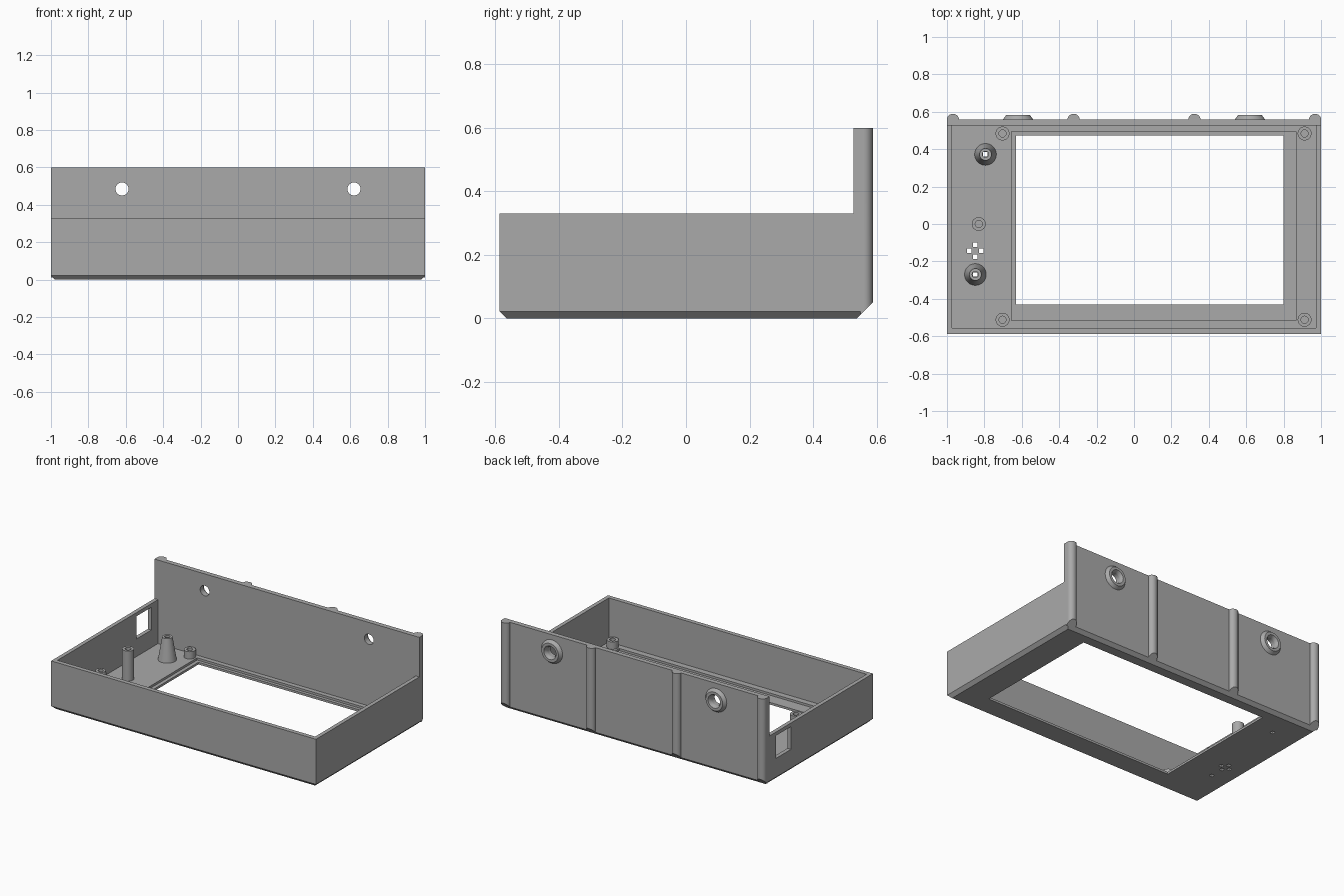
import bpy, bmesh, math
from mathutils import Matrix

cube = bpy.data.objects.get("Cube")
if cube:
    bpy.data.objects.remove(cube, do_unlink=True)

grey = bpy.data.materials.new("plain grey")
grey.use_nodes = True
COLOUR = (0.4, 0.4, 0.4, 1)
grey.diffuse_color = COLOUR
grey.node_tree.nodes["Principled BSDF"].inputs["Base Color"].default_value = COLOUR

FLOOR, RIM, TOP = 0.03, 0.33, 0.6
BACK = 0.56


def finish(name, bm, smooth=False):
    bmesh.ops.recalc_face_normals(bm, faces=bm.faces)
    mesh = bpy.data.meshes.new(name)
    bm.to_mesh(mesh)
    bm.free()
    mesh.materials.append(grey)
    ob = bpy.data.objects.new(name, mesh)
    bpy.context.collection.objects.link(ob)
    if smooth:
        select(ob)
        bpy.ops.object.shade_smooth_by_angle(angle=math.radians(35))
    return ob


def select(ob):
    bpy.ops.object.select_all(action='DESELECT')
    ob.select_set(True)
    bpy.context.view_layer.objects.active = ob


def box(name, x, y, z, chamfer=0):
    """Box from (low, high) ranges, with an optional chamfer round the bottom."""
    bm = bmesh.new()
    levels = [(z[0], chamfer), (z[0] + chamfer, 0), (z[1], 0)] if chamfer else [(z[0], 0), (z[1], 0)]
    rings = []
    for h, c in levels:
        rings.append([bm.verts.new(p) for p in (
            (x[0] + c, y[0] + c, h), (x[1] - c, y[0] + c, h),
            (x[1] - c, y[1] - c, h), (x[0] + c, y[1] - c, h))])
    bm.faces.new(rings[0])
    bm.faces.new(rings[-1])
    for a, b in zip(rings, rings[1:]):
        for i in range(4):
            j = (i + 1) % 4
            bm.faces.new((a[i], a[j], b[j], b[i]))
    return finish(name, bm)


def lathe(name, loc, profile, to_back=False, n=32):
    """Ring-shaped part from a closed (radius, height) profile."""
    bm = bmesh.new()
    rings = []
    for k in range(n):
        a = 2 * math.pi * k / n
        rings.append([bm.verts.new((r * math.cos(a), r * math.sin(a), h)) for r, h in profile])
    m = len(profile)
    for k in range(n):
        a, b = rings[k], rings[(k + 1) % n]
        for i in range(m):
            j = (i + 1) % m
            bm.faces.new((a[i], a[j], b[j], b[i]))
    if to_back:
        bm.transform(Matrix.Rotation(-math.pi / 2, 4, 'X'))
    bm.transform(Matrix.Translation(loc))
    return finish(name, bm, True)


def cut(target, cutter):
    cutter.hide_render = True
    select(target)
    mod = target.modifiers.new("cut", 'BOOLEAN')
    mod.operation, mod.solver, mod.object = 'DIFFERENCE', 'EXACT', cutter
    bpy.ops.object.modifier_apply(modifier=mod.name)
    bpy.data.objects.remove(cutter, do_unlink=True)


# Tray with a tall back plate
case = box("case", (-1, 1), (-0.587, BACK), (0, TOP), 0.022)
cut(case, box("above_rim", (-2, 2), (-2, 0.527), (RIM, 2)))
cut(case, box("inside", (-0.973, 0.973), (-0.557, 0.527), (FLOOR, 1)))
cut(case, box("screen_recess", (-0.655, 0.865), (-0.516, 0.495), (0.015, 0.2)))
cut(case, box("screen_opening", (-0.63, 0.80), (-0.43, 0.473), (-1, 0.2)))
cut(case, box("side_port", (-1.2, -0.9), (0.295, 0.455), (0.15, 0.305)))

# Screw holes through the back plate
BOSSES = (-0.62, 0.62)
for x in BOSSES:
    bm = bmesh.new()
    bmesh.ops.create_cone(bm, cap_ends=True, segments=32, radius1=0.035, radius2=0.035, depth=0.3)
    bm.transform(Matrix.Translation((x, 0.55, 0.485)) @ Matrix.Rotation(math.pi / 2, 4, 'X'))
    cut(case, finish("screw_hole", bm))

# Small square holes in the floor
CONES = ((-0.794, 0.372), (-0.848, -0.27))
vents = [(-0.848 + dx, -0.142 + dy) for dx, dy in ((0.032, 0), (-0.032, 0), (0, 0.032), (0, -0.032))]
for x, y in list(CONES) + vents:
    s = 0.012
    cut(case, box("floor_hole", (x - s, x + s), (y - s, y + s), (-1, 0.1)))
select(case)
bpy.ops.object.shade_smooth_by_angle(angle=math.radians(30))

# Standoffs on the floor
base = FLOOR - 0.005


def standoff(name, x, y, top):
    lathe(name, (x, y, 0), [(0.019, base), (0.019, top), (0.037, top), (0.037, base)])


for x in (-0.703, 0.912):
    for y in (-0.512, 0.484):
        standoff("screen_standoff", x, y, 0.08)
standoff("tall_standoff", -0.83, 0, 0.235)

# Tapered button guides
for x, y in CONES:
    lathe("tapered_guide", (x, y, 0), [(0.017, base), (0.017, 0.185), (0.032, 0.185), (0.059, base)])

# Countersunk bosses on the back
for x in BOSSES:
    lathe("screw_boss", (x, BACK, 0.485),
          [(0.035, -0.005), (0.035, 0.004), (0.046, 0.022), (0.064, 0.022), (0.08, 0), (0.08, -0.005)], True)

# Rounded ribs down the back, cut at 45 degrees below
R = 0.032
for x in (-1 + R, -0.323, 0.323, 1 - R):
    bm = bmesh.new()
    low, high = [], []
    outline = [(R, -0.01)] + [(R * math.cos(math.pi * k / 16), R * math.sin(math.pi * k / 16) * 0.9)
                              for k in range(17)] + [(-R, -0.01)]
    for px, py in outline:
        low.append(bm.verts.new((x + px, BACK + py, 0.022 + py)))
        high.append(bm.verts.new((x + px, BACK + py, TOP)))
    bm.faces.new(low)
    bm.faces.new(high)
    for i in range(len(low)):
        j = (i + 1) % len(low)
        bm.faces.new((low[i], low[j], high[j], high[i]))
    finish("back_rib", bm, True)
